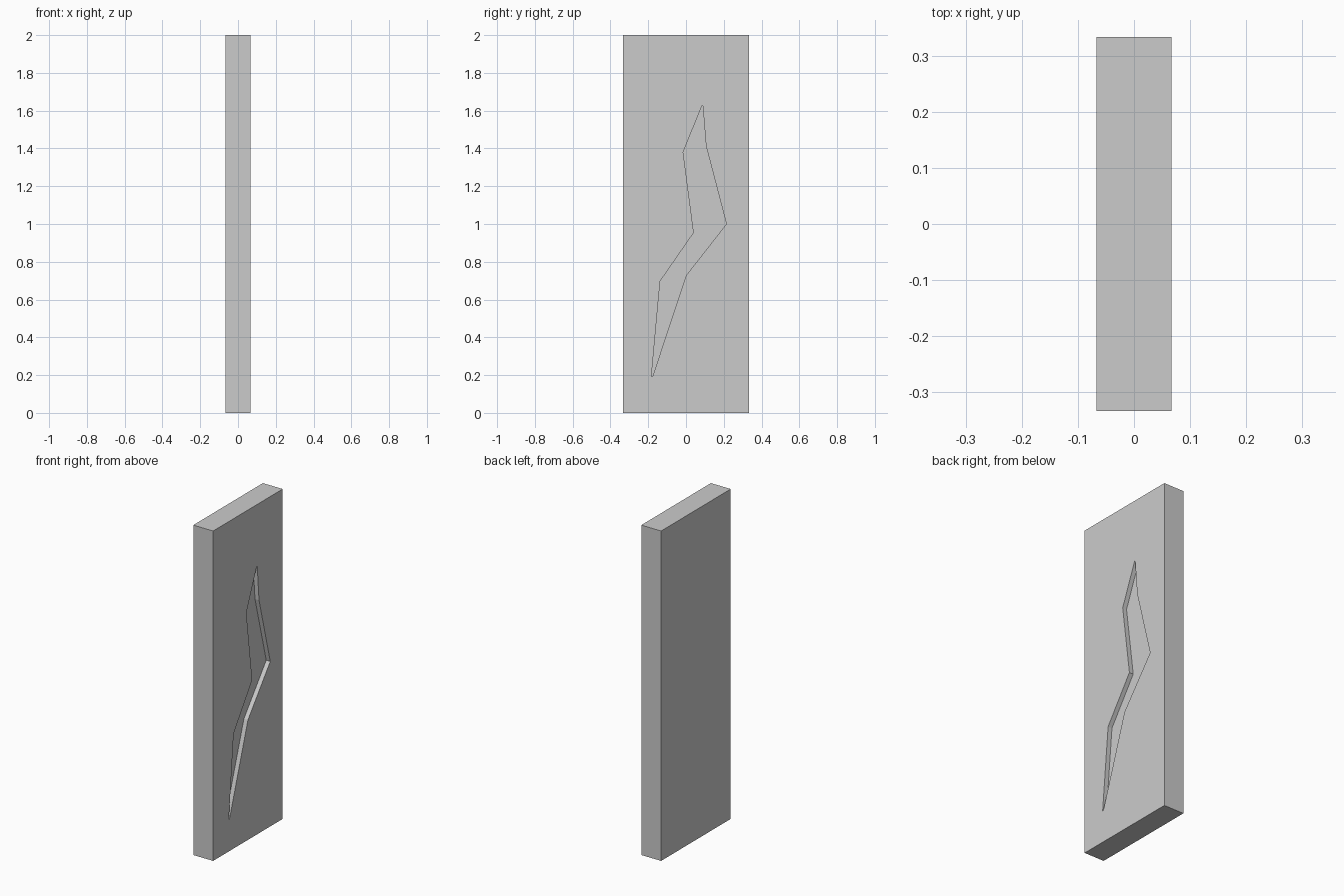
import bpy, bmesh

if "Cube" in bpy.data.objects:
    bpy.data.objects.remove(bpy.data.objects["Cube"])

T, W, H = 0.1333, 0.6667, 2.0   # thickness, width, height
DEPTH = 0.027                   # groove depth

# Slab
bpy.ops.mesh.primitive_cube_add(size=1, location=(0, 0, H / 2))
slab = bpy.context.object
slab.name = "slab"
slab.scale = (T, W, H)
bpy.ops.object.transform_apply(location=True, rotation=False, scale=True)

# Jagged groove outline (y, z) on the right face
outline = [(0.084, 1.625), (0.089, 1.625), (0.106, 1.413), (0.214, 1.0),
           (0.0, 0.727), (-0.177, 0.193), (-0.183, 0.193), (-0.137, 0.697),
           (0.041, 0.954), (-0.015, 1.38)]

# Cutter: outline extruded out through the right face
bm = bmesh.new()
face = bm.faces.new([bm.verts.new((T / 2 - DEPTH, y, z)) for y, z in outline])
ext = bmesh.ops.extrude_face_region(bm, geom=[face], use_keep_orig=True)
moved = [g for g in ext["geom"] if isinstance(g, bmesh.types.BMVert)]
bmesh.ops.translate(bm, verts=moved, vec=(DEPTH + 0.1, 0, 0))
bmesh.ops.recalc_face_normals(bm, faces=bm.faces)
mesh = bpy.data.meshes.new("groove_cutter")
bm.to_mesh(mesh)
bm.free()
cutter = bpy.data.objects.new("groove_cutter", mesh)
bpy.context.collection.objects.link(cutter)

# Carve the groove, then discard the cutter
mod = slab.modifiers.new("groove", 'BOOLEAN')
mod.operation = 'DIFFERENCE'
mod.solver = 'EXACT'
mod.object = cutter
bpy.context.view_layer.objects.active = slab
bpy.ops.object.modifier_apply(modifier=mod.name)
bpy.data.objects.remove(cutter)
